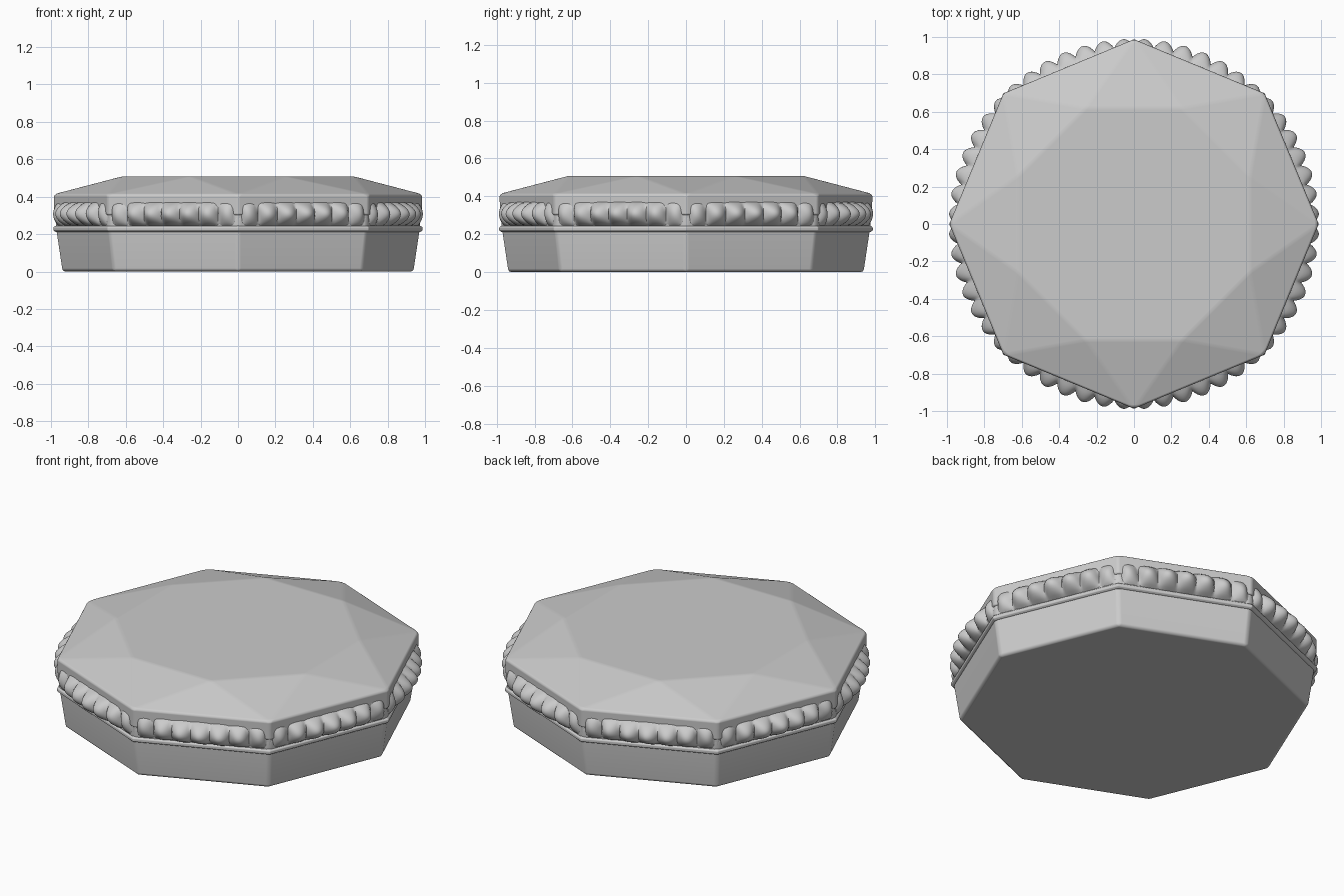
import bpy, bmesh, math
from math import cos, sin, pi

cube = bpy.data.objects.get("Cube")
if cube:
    bpy.data.objects.remove(cube)

grey = bpy.data.materials.new("plain grey")
grey.use_nodes = True
colour = (0.6, 0.6, 0.6, 1)
grey.diffuse_color = colour
grey.node_tree.nodes["Principled BSDF"].inputs["Base Color"].default_value = colour


def make_object(name, bm, bevel=0, angle=30):
    bmesh.ops.recalc_face_normals(bm, faces=bm.faces)
    mesh = bpy.data.meshes.new(name)
    bm.to_mesh(mesh)
    bm.free()
    mesh.materials.append(grey)
    ob = bpy.data.objects.new(name, mesh)
    bpy.context.collection.objects.link(ob)
    bpy.ops.object.select_all(action="DESELECT")
    ob.select_set(True)
    bpy.context.view_layer.objects.active = ob
    bpy.ops.object.shade_smooth_by_angle(angle=math.radians(angle))
    if bevel:
        mod = ob.modifiers.new("soft edges", "BEVEL")
        mod.width = bevel
        mod.segments = 3
        mod.limit_method = "ANGLE"
        mod.angle_limit = math.radians(8)
        mod.harden_normals = True
    return ob


def octagon(bm, radius, z, turn=0.0):
    return [bm.verts.new((radius * cos(turn + i * pi / 4), radius * sin(turn + i * pi / 4), z))
            for i in range(8)]


def bridge(bm, low, high):
    for i in range(8):
        j = (i + 1) % 8
        bm.faces.new((low[i], low[j], high[j], high[i]))


def octagon_prism(name, rings, bevel):
    bm = bmesh.new()
    loops = [octagon(bm, r, z) for r, z in rings]
    for low, high in zip(loops, loops[1:]):
        bridge(bm, low, high)
    bm.faces.new(loops[0][::-1])
    bm.faces.new(loops[-1])
    return make_object(name, bm, bevel, 40)


# Tapered eight-sided box and the thin lip below the beads
octagon_prism("box_body", [(0.942, 0.0), (0.978, 0.24), (0.978, 0.3)], 0.018)
octagon_prism("box_lip", [(0.976, 0.212), (0.988, 0.22), (0.988, 0.236), (0.976, 0.245)], 0.004)

# Lid cut like a gem: upright rim, ring of triangles, flat table
bm = bmesh.new()
base = octagon(bm, 0.985, 0.3)
rim = octagon(bm, 0.988, 0.412)
table = octagon(bm, 0.672, 0.508, pi / 8)
bridge(bm, base, rim)
for i in range(8):
    j = (i + 1) % 8
    bm.faces.new((rim[i], rim[j], table[i]))
    bm.faces.new((rim[j], table[j], table[i]))
bm.faces.new(base[::-1])
bm.faces.new(table)
make_object("lid", bm, 0.012, 40)

# Beaded band: pointed bulges that round out the flat sides
BEADS, STEPS, ROWS = 56, 12, 12
bm = bmesh.new()
grid = []
for row in range(ROWS + 1):
    t = row / ROWS
    bulge = sin(pi * t) ** 0.7
    ring = []
    for col in range(BEADS * STEPS):
        a = 2 * pi * col / (BEADS * STEPS)
        wall = 0.97 * cos(pi / 8) / cos(a % (pi / 4) - pi / 8)
        bead = abs(sin(a * BEADS / 2 + 0.35 * (t - 0.5))) ** 0.8
        crest = 0.945 + 0.045 * bead
        r = wall + max(crest - wall, 0.006) * bulge
        ring.append(bm.verts.new((r * cos(a), r * sin(a), 0.24 + 0.135 * t)))
    grid.append(ring)
for low, high in zip(grid, grid[1:]):
    for i in range(len(low)):
        j = (i + 1) % len(low)
        bm.faces.new((low[i], low[j], high[j], high[i]))
make_object("beaded_band", bm, 0, 50)
